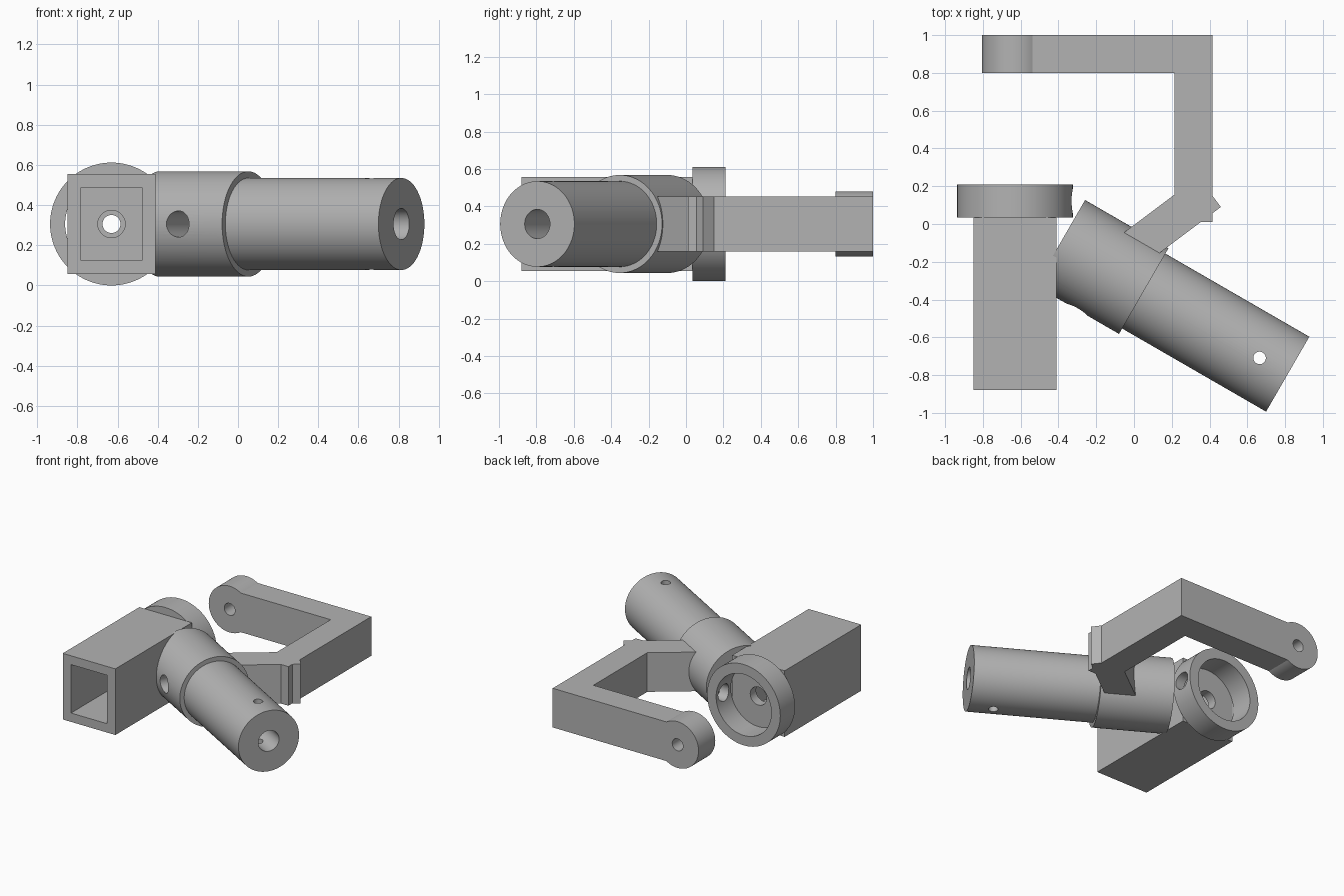
import bpy, bmesh, math
from mathutils import Vector

cube = bpy.data.objects.get("Cube")
if cube:
    bpy.data.objects.remove(cube, do_unlink=True)

grey = bpy.data.materials.new("plain grey")
grey.use_nodes = True
GREY = (0.45, 0.45, 0.45, 1)
grey.diffuse_color = GREY
grey.node_tree.nodes["Principled BSDF"].inputs["Base Color"].default_value = GREY

MID = 0.306                      # height shared by every axis
PIVOT_X = -0.63                  # hinge axis
ALONG = Vector((math.cos(math.radians(30)), -0.5, 0))
ACROSS = Vector((0.5, math.cos(math.radians(30)), 0))
SHAFT = Vector((-0.39, -0.10, MID))
X, Y, Z = Vector((1, 0, 0)), Vector((0, 1, 0)), Vector((0, 0, 1))


def add(name, bm):
    bmesh.ops.recalc_face_normals(bm, faces=bm.faces)
    mesh = bpy.data.meshes.new(name)
    bm.to_mesh(mesh)
    bm.free()
    mesh.materials.append(grey)
    obj = bpy.data.objects.new(name, mesh)
    bpy.context.collection.objects.link(obj)
    return obj


def cylinder(name, start, axis, length, radius, sides=96):
    bm = bmesh.new()
    bmesh.ops.create_cone(bm, cap_ends=True, segments=sides, radius1=radius,
                          radius2=radius, depth=length)
    turn = axis.to_track_quat('Z', 'Y').to_matrix()
    bmesh.ops.rotate(bm, verts=bm.verts, matrix=turn)
    bmesh.ops.translate(bm, verts=bm.verts, vec=start + axis * (length / 2))
    return add(name, bm)


def prism(name, outline, half_height):
    """Extrude a plan outline evenly above and below the shared axis."""
    bm = bmesh.new()
    face = bm.faces.new([bm.verts.new((x, y, MID - half_height)) for x, y in outline])
    new = bmesh.ops.extrude_face_region(bm, geom=[face])["geom"]
    bmesh.ops.translate(bm, vec=Z * 2 * half_height,
                        verts=[v for v in new if isinstance(v, bmesh.types.BMVert)])
    return add(name, bm)


def block(name, half_width, y0, y1, half_height):
    a, b = PIVOT_X - half_width, PIVOT_X + half_width
    return prism(name, [(a, y0), (b, y0), (b, y1), (a, y1)], half_height)


def combine(obj, other, operation):
    mod = obj.modifiers.new(operation.lower(), 'BOOLEAN')
    mod.operation, mod.solver, mod.object = operation, 'EXACT', other
    graph = bpy.context.evaluated_depsgraph_get()
    mesh = bpy.data.meshes.new_from_object(obj.evaluated_get(graph))
    obj.modifiers.clear()
    obj.data = mesh
    bpy.data.objects.remove(other, do_unlink=True)


def pivot(y):
    return Vector((PIVOT_X, y, MID))


# Rectangular tube, closed at the back with a pivot hole
tube = block("square_tube", 0.22, -0.88, 0.035, 0.25)
combine(tube, block("cavity", 0.151, -1, -0.035, 0.183), 'DIFFERENCE')
combine(tube, cylinder("pivot_hole", pivot(-0.1), Y, 0.3, 0.068), 'DIFFERENCE')

# Open ring behind the tube with a side hole
ring = cylinder("end_ring", pivot(0.034), Y, 0.176, 0.306)
combine(ring, cylinder("ring_bore", pivot(-0.1), Y, 0.5, 0.231), 'DIFFERENCE')
combine(ring, cylinder("side_hole", pivot(0.122), X, 0.5, 0.063), 'DIFFERENCE')

# Slanted collar and round shaft
shaft = cylinder("collar_and_shaft", SHAFT, ALONG, 0.51, 0.262)
combine(shaft, cylinder("shaft", SHAFT + ALONG * 0.2, ALONG, 1.19, 0.229), 'UNION')
combine(shaft, cylinder("shaft_bore", SHAFT + ALONG * 0.6, ALONG, 1, 0.078), 'DIFFERENCE')
combine(shaft, cylinder("pin_hole", SHAFT + ALONG * 1.218 - Z * 0.5, Z, 1, 0.033), 'DIFFERENCE')
combine(shaft, cylinder("collar_hole", SHAFT + ALONG * 0.255 - ACROSS * 0.5,
                        ACROSS, 0.5, 0.065), 'DIFFERENCE')
combine(shaft, block("clearance", 0.151, -0.9, -0.035, 0.183), 'DIFFERENCE')

# Bent arm with slanted brace and rounded, drilled end
arm = prism("bent_arm", [(PIVOT_X, 0.8), (0.215, 0.8), (0.215, 0.01), (0.415, 0.01),
                         (0.415, 1), (PIVOT_X, 1)], 0.148)
slope, side = Vector((0.8, 0.6)), Vector((-0.06, 0.08))
outer = Vector((0.4, 0.17))
inner = outer - slope * 0.6
combine(arm, prism("brace", [outer - side, outer + side, inner + side, inner - side],
                   0.148), 'UNION')
combine(arm, cylinder("arm_eye", pivot(0.8), Y, 0.2, 0.175), 'UNION')
combine(arm, cylinder("eye_hole", pivot(0.7), Y, 0.4, 0.045), 'DIFFERENCE')

# Smooth round walls, keep crisp edges
for obj in (tube, ring, shaft, arm):
    bpy.ops.object.select_all(action='DESELECT')
    obj.select_set(True)
    bpy.context.view_layer.objects.active = obj
    bpy.ops.object.shade_smooth_by_angle(angle=math.radians(30))
